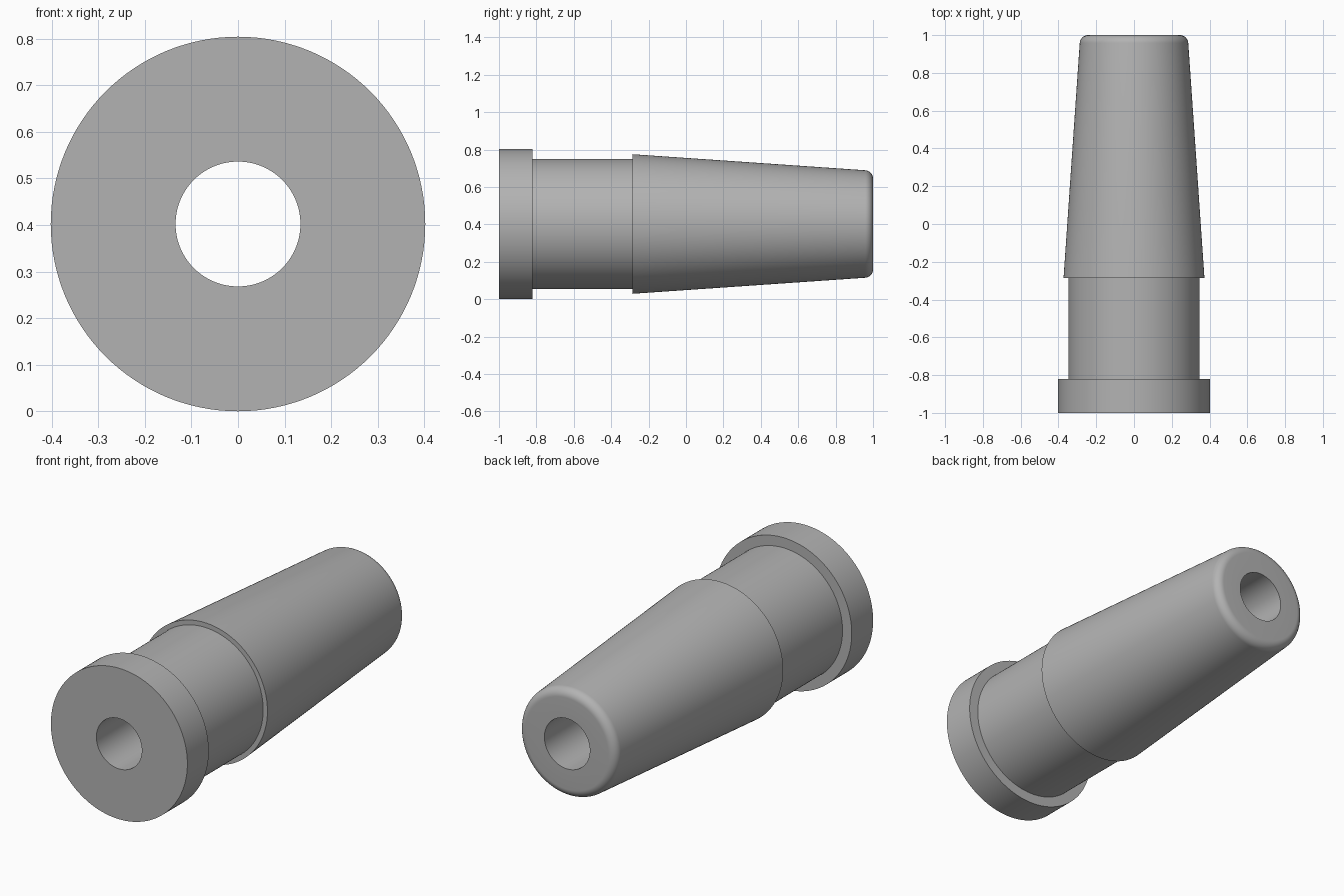
import bpy, bmesh, math
from mathutils import Matrix

cube = bpy.data.objects.get("Cube")
if cube:
    bpy.data.objects.remove(cube, do_unlink=True)

SEGMENTS = 128
FLANGE_R, NECK_R, TAPER_R, TIP_R, BORE_R = 0.402, 0.348, 0.373, 0.2845, 0.134
FLANGE_Y, NECK_Y = -0.82, -0.285
FILLET = 0.045

grey = bpy.data.materials.new("mid_grey")
grey.use_nodes = True
colour = (0.45, 0.45, 0.45, 1.0)
grey.diffuse_color = colour
grey.node_tree.nodes["Principled BSDF"].inputs["Base Color"].default_value = colour


def tip_fillet(steps=10):
    """Points (y, radius) of an arc tangent to the taper and the end face."""
    slope = (TAPER_R - TIP_R) / (1 - NECK_Y)
    tilt = math.atan(slope)
    centre_y = 1 - FILLET
    centre_r = TIP_R + slope * FILLET - FILLET / math.cos(tilt)
    points = []
    for i in range(steps + 1):
        a = (math.pi / 2 - tilt) * (1 - i / steps)
        points.append((centre_y + FILLET * math.cos(a),
                       centre_r + FILLET * math.sin(a)))
    return points


def revolve(name, profile):
    """Spin a closed (y, radius) profile around the long axis."""
    bm = bmesh.new()
    verts = [bm.verts.new((0, y, r)) for y, r in profile]
    edges = [bm.edges.new((v, verts[(i + 1) % len(verts)]))
             for i, v in enumerate(verts)]
    bmesh.ops.spin(bm, geom=verts + edges, cent=(0, 0, 0), axis=(0, 1, 0),
                   angle=math.tau, steps=SEGMENTS, use_duplicate=False)
    bmesh.ops.remove_doubles(bm, verts=bm.verts, dist=1e-5)
    bmesh.ops.recalc_face_normals(bm, faces=bm.faces)
    bmesh.ops.transform(bm, matrix=Matrix.Translation((0, 0, FLANGE_R)),
                        verts=bm.verts)
    mesh = bpy.data.meshes.new(name)
    bm.to_mesh(mesh)
    bm.free()
    mesh.materials.append(grey)
    obj = bpy.data.objects.new(name, mesh)
    bpy.context.collection.objects.link(obj)
    bpy.ops.object.select_all(action='DESELECT')
    obj.select_set(True)
    bpy.context.view_layer.objects.active = obj
    bpy.ops.object.shade_smooth_by_angle(angle=math.radians(30))
    return obj


# Flange, neck, tapered plug with rounded tip, and through bore in one profile
revolve("tapered_sleeve", [
    (-1, BORE_R), (-1, FLANGE_R), (FLANGE_Y, FLANGE_R),
    (FLANGE_Y, NECK_R), (NECK_Y, NECK_R), (NECK_Y, TAPER_R),
    *tip_fillet(), (1, BORE_R),
])
